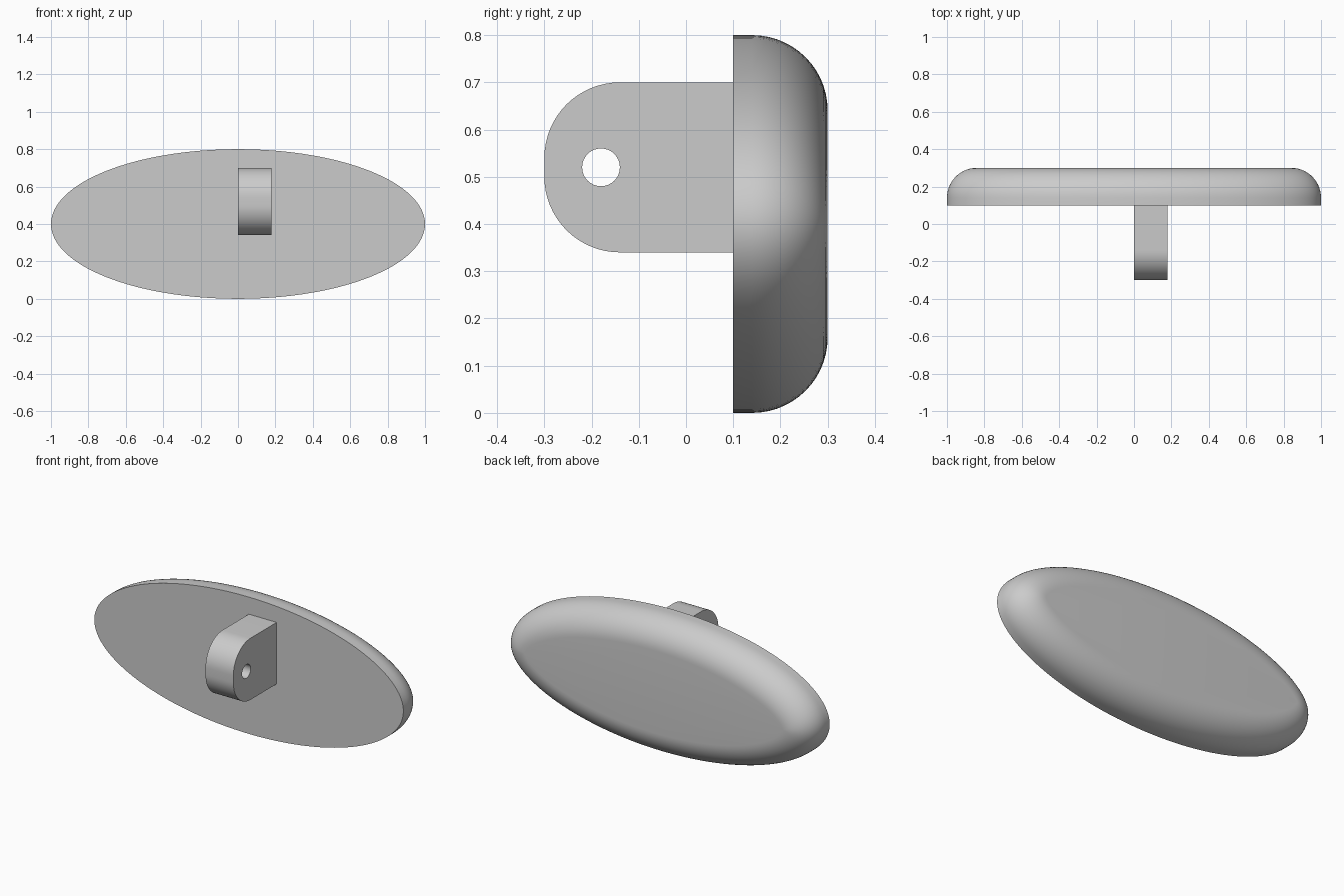
import bpy, bmesh, math
from math import sin, cos, pi

if "Cube" in bpy.data.objects:
    bpy.data.objects.remove(bpy.data.objects["Cube"])

gray = bpy.data.materials.new("light gray")
gray.diffuse_color = (0.6, 0.6, 0.6, 1)
gray.use_nodes = True
gray.node_tree.nodes["Principled BSDF"].inputs["Base Color"].default_value = gray.diffuse_color


def finish(name, bm):
    """Turn a bmesh into a smooth-shaded object with sharp edges kept."""
    bmesh.ops.recalc_face_normals(bm, faces=bm.faces[:])
    mesh = bpy.data.meshes.new(name)
    bm.to_mesh(mesh)
    bm.free()
    mesh.materials.append(gray)
    ob = bpy.data.objects.new(name, mesh)
    bpy.context.collection.objects.link(ob)
    bpy.ops.object.select_all(action='DESELECT')
    ob.select_set(True)
    bpy.context.view_layer.objects.active = ob
    bpy.ops.object.shade_smooth_by_angle(angle=math.radians(30))
    return ob


# Oval plate: elliptical outline with a constant-radius rounded back edge
A, B, MID_Z = 1.0, 0.4, 0.4
FRONT, BACK, FILLET = 0.1, 0.3, 0.16
SEG, STEPS = 128, 14


def oval_ring(bm, inset, y):
    ring = []
    for i in range(SEG):
        t = 2 * pi * i / SEG
        nx, nz = B * cos(t), A * sin(t)          # outline normal
        n = math.hypot(nx, nz)
        ring.append(bm.verts.new((A * cos(t) - inset * nx / n, y,
                                  MID_Z + B * sin(t) - inset * nz / n)))
    return ring


bm = bmesh.new()
rings = [oval_ring(bm, 0, FRONT)]
for k in range(STEPS + 1):
    a = pi / 2 * k / STEPS
    rings.append(oval_ring(bm, FILLET * 0.995 * (1 - cos(a)),
                           BACK - FILLET + FILLET * sin(a)))
for r0, r1 in zip(rings, rings[1:]):
    for i in range(SEG):
        j = (i + 1) % SEG
        bm.faces.new((r0[i], r0[j], r1[j], r1[i]))
bm.faces.new(rings[0])
bm.faces.new(rings[-1])
finish("oval_plate", bm)

# Mounting lug: rounded tab profile with a pin hole, extruded along x
R, TIP, LOW, HIGH, WIDTH = 0.16, -0.3, 0.34, 0.70, 0.18
outline = [(FRONT, LOW), (FRONT, HIGH)]
for cz, start in ((HIGH - R, pi / 2), (LOW + R, pi)):
    for k in range(17):
        a = start + pi / 2 * k / 16
        outline.append((TIP + R + R * cos(a), cz + R * sin(a)))
hole = [(-0.18 + 0.04 * cos(2 * pi * k / 32), 0.52 + 0.04 * sin(2 * pi * k / 32))
        for k in range(32)]

bm = bmesh.new()
edges = []
for loop in (outline, hole):
    vs = [bm.verts.new((0, y, z)) for y, z in loop]
    edges += [bm.edges.new((v, vs[(i + 1) % len(vs)])) for i, v in enumerate(vs)]
bmesh.ops.triangle_fill(bm, edges=edges, use_beauty=True, normal=(1, 0, 0))
res = bmesh.ops.extrude_face_region(bm, geom=bm.faces[:], use_keep_orig=True)
bmesh.ops.translate(bm, vec=(WIDTH, 0, 0),
                    verts=[g for g in res["geom"] if isinstance(g, bmesh.types.BMVert)])
finish("mounting_lug", bm)
